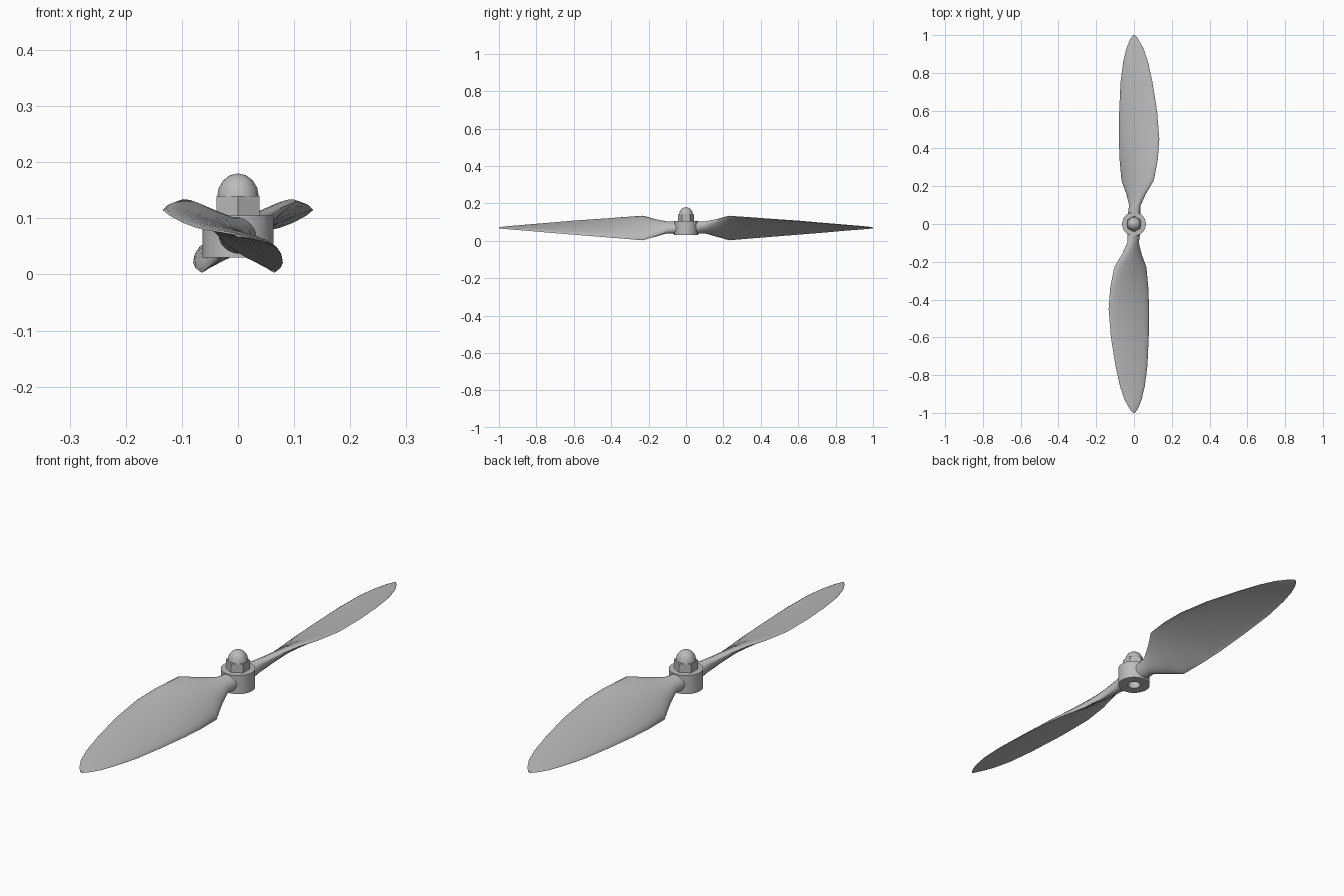
import bpy
import bmesh
import math
from mathutils import Vector

# Remove the default cube
default_cube = bpy.data.objects.get("Cube")
if default_cube:
    bpy.data.objects.remove(default_cube, do_unlink=True)

# Single flat grey
grey = bpy.data.materials.new("plain_grey")
grey.use_nodes = True
colour = (0.5, 0.5, 0.5, 1.0)
grey.diffuse_color = colour
grey.node_tree.nodes["Principled BSDF"].inputs["Base Color"].default_value = colour


def finish(name, bm, sharp_angle):
    """Turn a bmesh into a shaded, coloured object."""
    bmesh.ops.recalc_face_normals(bm, faces=bm.faces)
    mesh = bpy.data.meshes.new(name)
    bm.to_mesh(mesh)
    bm.free()
    mesh.materials.append(grey)
    part = bpy.data.objects.new(name, mesh)
    bpy.context.collection.objects.link(part)
    bpy.ops.object.select_all(action="DESELECT")
    part.select_set(True)
    bpy.context.view_layer.objects.active = part
    bpy.ops.object.shade_smooth_by_angle(angle=math.radians(sharp_angle))
    return part


def bridge(bm, lower, upper):
    """Join two rings of equal length with quads."""
    count = len(lower)
    for i in range(count):
        j = (i + 1) % count
        bm.faces.new((lower[i], lower[j], upper[j], upper[i]))


def lathe(name, profile, sides, sharp_angle, closed=False, turn=0.0):
    """Revolve (radius, height) points around the z axis."""
    bm = bmesh.new()
    rings = []
    for radius, height in profile:
        ring = []
        for i in range(sides):
            a = turn + math.tau * i / sides
            ring.append(bm.verts.new((radius * math.cos(a), radius * math.sin(a), height)))
        rings.append(ring)
    for lower, upper in zip(rings, rings[1:]):
        bridge(bm, lower, upper)
    if closed:
        bridge(bm, rings[-1], rings[0])
    else:
        bm.faces.new(rings[0])
        bm.faces.new(rings[-1])
    return finish(name, bm, sharp_angle)


# Blade stations: y, low edge x and z, high edge x and z, bulge above, bulge below
stations = [
    (0.04, -.024, .045, .024, .093, .034, .034),
    (0.10, -.020, .045, .030, .098, .025, .025),
    (0.16, -.038, .024, .062, .112, .025, .015),
    (0.23, -.065, .003, .105, .131, .026, .003),
    (0.34, -.076, .012, .126, .123, .024, -.003),
    (0.45, -.080, .021, .134, .115, .021, -.004),
    (0.60, -.078, .033, .122, .105, .017, -.003),
    (0.75, -.071, .045, .098, .092, .013, -.002),
    (0.86, -.057, .055, .074, .083, .010, -.001),
    (0.93, -.040, .060, .050, .078, .007, 0),
    (0.975, -.022, .064, .025, .074, .005, .001),
    (1.00, -.006, .067, .006, .071, .002, .002),
]


def blade(name, side):
    """Loft twisted sections; side -1 gives the half-turned blade."""
    bm = bmesh.new()
    rings = []
    points = 24
    for y, low_x, low_z, high_x, high_z, above, below in stations:
        low, high = Vector((low_x, y, low_z)), Vector((high_x, y, high_z))
        middle, half = (low + high) / 2, (high - low) / 2
        normal = Vector((-half.z, 0, half.x)).normalized()
        ring = []
        for i in range(points):
            a = math.tau * i / points
            bulge = above if math.sin(a) > 0 else below
            p = middle + half * math.cos(a) + normal * bulge * math.sin(a)
            ring.append(bm.verts.new((p.x * side, p.y * side, p.z)))
        rings.append(ring)
    for inner, outer in zip(rings, rings[1:]):
        bridge(bm, inner, outer)
    bm.faces.new(rings[0])
    bm.faces.new(rings[-1])
    return finish(name, bm, 50)


blade("back_blade", 1)
blade("front_blade", -1)

# Hub ring with a shaft hole
lathe("hub", [(.025, .03), (.063, .03), (.063, .105), (.025, .105)], 32, 40, closed=True)

# Hexagonal nut, corners towards front and back
lathe("hex_nut", [(.044, .1), (.044, .14)], 6, 30, turn=math.pi / 2)

# Rounded cap on the nut
dome = [(.037 * math.cos(a), .139 + .041 * math.sin(a))
        for a in (math.radians(d) for d in (0, 22, 45, 67, 88))]
lathe("dome_cap", dome, 16, 40)
